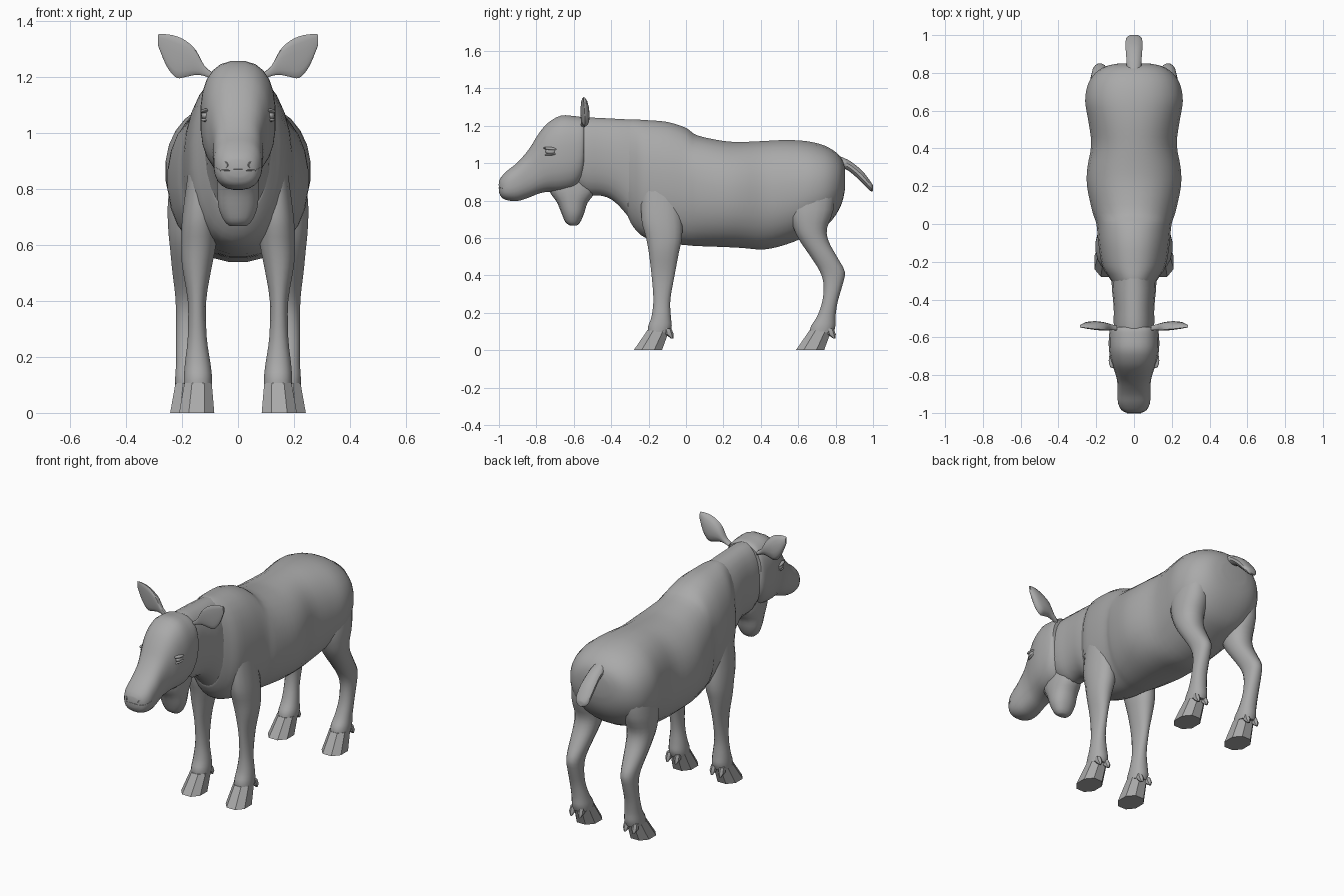
import bpy, bmesh, math
from mathutils import Vector

grey = bpy.data.materials.new("warm grey")
grey.diffuse_color = (0.4, 0.4, 0.4, 1)


def finish(name, bm, angle=40):
    bmesh.ops.recalc_face_normals(bm, faces=bm.faces)
    me = bpy.data.meshes.new(name)
    bm.to_mesh(me)
    bm.free()
    ob = bpy.data.objects.new(name, me)
    bpy.context.collection.objects.link(ob)
    me.materials.append(grey)
    bpy.ops.object.select_all(action='DESELECT')
    ob.select_set(True)
    bpy.context.view_layer.objects.active = ob
    bpy.ops.object.shade_smooth_by_angle(angle=math.radians(angle))
    return ob


def spline(p, steps):
    """Catmull-Rom resampling of the section list."""
    out = []
    for i in range(len(p) - 1):
        a, b, c, d = (p[max(i - 1, 0)], p[i], p[i + 1], p[min(i + 2, len(p) - 1)])
        for s in range(steps):
            t = s / steps
            out.append([0.5 * (2 * q + (r - o) * t + (2 * o - 5 * q + 4 * r - u) * t * t
                        + (3 * q - o - 3 * r + u) * t ** 3) for o, q, r, u in zip(a, b, c, d)])
    return out + [list(p[-1])]


def loft(name, axis, sections, sides=20, steps=3, power=2.2, side=1, shape=None, angle=40):
    """Sections are (position on axis, low a, high a, low b, high b), a and b the other axes."""
    bm = bmesh.new()
    others = [i for i in range(3) if i != axis]
    rings = []
    for t, a0, a1, b0, b1 in spline(sections, steps):
        ring = []
        for k in range(sides):
            w = 2 * math.pi * (k + 0.5) / sides
            c, s = math.cos(w), math.sin(w)
            co = Vector()
            co[axis] = t
            co[others[0]] = (a0 + a1) / 2 + (a1 - a0) / 2 * math.copysign(abs(c) ** (2 / power), c)
            co[others[1]] = (b0 + b1) / 2 + (b1 - b0) / 2 * math.copysign(abs(s) ** (2 / power), s)
            if shape:
                co = shape(co)
            co.x *= side
            ring.append(bm.verts.new(co))
        rings.append(ring)
    for r, q in zip(rings, rings[1:]):
        for k in range(sides):
            n = (k + 1) % sides
            bm.faces.new((r[k], r[n], q[n], q[k]))
    bm.faces.new(rings[0])
    bm.faces.new(rings[-1])
    return finish(name, bm, angle)


def along_y(rows):
    """(y, half width, bottom z, top z) to centred sections."""
    return [(y, -w, w, lo, hi) for y, w, lo, hi in rows]


def ellipsoid(name, loc, size, turn=0):
    bm = bmesh.new()
    bmesh.ops.create_uvsphere(bm, u_segments=12, v_segments=8, radius=1)
    for v in bm.verts:
        x, y, z = (v.co[i] * size[i] for i in range(3))
        c, s = math.cos(turn), math.sin(turn)
        v.co = Vector(loc) + Vector((x, y * c - z * s, y * s + z * c))
    return finish(name, bm, 60)


# Trunk, from chest to rump
loft("trunk", 1, along_y([
    (-0.31, 0.115, 0.71, 1.23), (-0.28, 0.135, 0.655, 1.235), (-0.22, 0.17, 0.6, 1.232),
    (-0.1, 0.19, 0.57, 1.222), (0.0, 0.2, 0.56, 1.19), (0.06, 0.22, 0.555, 1.15),
    (0.2, 0.25, 0.55, 1.12), (0.3, 0.248, 0.545, 1.115), (0.42, 0.228, 0.537, 1.12),
    (0.54, 0.242, 0.565, 1.125), (0.65, 0.26, 0.61, 1.118), (0.74, 0.245, 0.655, 1.095),
    (0.8, 0.205, 0.72, 1.06), (0.835, 0.15, 0.79, 1.02), (0.85, 0.08, 0.86, 0.975)]),
    sides=28)

# Neck
loft("neck", 1, along_y([
    (-0.6, 0.1, 0.87, 1.24), (-0.53, 0.108, 0.83, 1.245), (-0.46, 0.108, 0.825, 1.243),
    (-0.4, 0.112, 0.805, 1.24), (-0.34, 0.118, 0.75, 1.237), (-0.27, 0.12, 0.66, 1.234)]),
    sides=24)

# Head: muzzle to cheeks, with a jaw edge behind
loft("head", 1, along_y([
    (-1.0, 0.035, 0.845, 0.905), (-0.985, 0.065, 0.815, 0.93), (-0.95, 0.084, 0.8, 0.965),
    (-0.9, 0.088, 0.797, 1.005), (-0.84, 0.089, 0.815, 1.075), (-0.79, 0.1, 0.835, 1.155),
    (-0.74, 0.118, 0.845, 1.215), (-0.67, 0.133, 0.845, 1.255), (-0.6, 0.134, 0.86, 1.253),
    (-0.56, 0.128, 0.9, 1.247), (-0.545, 0.118, 0.95, 1.235)]), sides=24, power=2.5)

# Beard-like throat flap
loft("dewlap", 2, [
    (0.667, -0.03, 0.03, -0.622, -0.583), (0.685, -0.05, 0.05, -0.645, -0.565),
    (0.73, -0.07, 0.07, -0.665, -0.545), (0.79, -0.076, 0.076, -0.69, -0.525),
    (0.85, -0.076, 0.076, -0.73, -0.48), (0.92, -0.07, 0.07, -0.74, -0.47)], sides=14)

# Tail
loft("tail", 1, along_y([
    (0.77, 0.035, 0.98, 1.06), (0.83, 0.04, 0.975, 1.035), (0.88, 0.042, 0.95, 1.01),
    (0.94, 0.046, 0.895, 0.962), (0.985, 0.042, 0.85, 0.905), (1.0, 0.02, 0.85, 0.88)]),
    sides=12)

# Lips line
loft("mouth", 1, along_y([
    (-1.002, 0.035, 0.864, 0.87), (-0.985, 0.068, 0.862, 0.872),
    (-0.95, 0.086, 0.875, 0.883), (-0.925, 0.088, 0.885, 0.888)]), sides=12, power=3)


def cup(co):
    """Hollow the front of an ear and lean its root forward."""
    if co.y < -0.55:
        co.y = -0.55 - 0.25 * (-0.55 - co.y)
    co.y += 0.12 * (co.x - 0.2) - 0.08 * (co.z - 1.27)
    return co


for s, label in ((1, "left"), (-1, "right")):
    # Ears
    loft(label + "_ear", 0, [
        (0.09, -0.57, -0.53, 1.19, 1.215), (0.12, -0.575, -0.525, 1.203, 1.24),
        (0.15, -0.585, -0.518, 1.207, 1.295), (0.185, -0.59, -0.515, 1.2, 1.328),
        (0.22, -0.585, -0.518, 1.197, 1.345), (0.255, -0.575, -0.525, 1.238, 1.352),
        (0.285, -0.56, -0.54, 1.31, 1.352)], sides=14, side=s, shape=cup)

    # Eyes with lids
    ellipsoid(label + "_eye", (s * 0.115, -0.722, 1.062), (0.017, 0.03, 0.016))
    ellipsoid(label + "_upper_lid", (s * 0.116, -0.722, 1.077), (0.018, 0.042, 0.009), -0.1)
    ellipsoid(label + "_lower_lid", (s * 0.116, -0.72, 1.047), (0.016, 0.036, 0.007), 0.1)

    # Nostril rims
    bm = bmesh.new()
    for k in range(10):
        for m in range(6):
            a, b = math.tau * k / 10, math.tau * m / 6
            r = 0.017 + 0.005 * math.cos(b)
            x = r * math.cos(a)
            bm.verts.new((s * (0.056 + x), -0.981 + 0.9 * x + 0.005 * math.sin(b),
                          0.885 + 0.75 * r * math.sin(a)))
    bm.verts.ensure_lookup_table()
    for k in range(10):
        for m in range(6):
            k2, m2 = (k + 1) % 10, (m + 1) % 6
            bm.faces.new([bm.verts[i] for i in (k * 6 + m, k2 * 6 + m, k2 * 6 + m2, k * 6 + m2)])
    finish(label + "_nostril", bm, 60)

    # Front leg
    loft(label + "_front_leg", 2, [
        (0.85, 0.08, 0.18, -0.24, -0.04), (0.7, 0.075, 0.2, -0.24, -0.02),
        (0.6, 0.078, 0.205, -0.215, -0.02), (0.52, 0.093, 0.2, -0.2, -0.037),
        (0.4, 0.113, 0.18, -0.185, -0.06), (0.27, 0.111, 0.18, -0.175, -0.083),
        (0.18, 0.098, 0.19, -0.185, -0.08), (0.13, 0.092, 0.194, -0.203, -0.075),
        (0.095, 0.092, 0.194, -0.206, -0.085)], sides=16, side=s)

    # Hind leg
    loft(label + "_hind_leg", 2, [
        (0.9, 0.1, 0.235, 0.57, 0.8), (0.75, 0.09, 0.252, 0.55, 0.79),
        (0.65, 0.095, 0.25, 0.575, 0.755), (0.58, 0.105, 0.243, 0.61, 0.765),
        (0.5, 0.12, 0.235, 0.665, 0.808), (0.42, 0.135, 0.225, 0.715, 0.85),
        (0.35, 0.14, 0.222, 0.735, 0.838), (0.26, 0.14, 0.222, 0.728, 0.812),
        (0.18, 0.13, 0.222, 0.7, 0.8), (0.13, 0.122, 0.225, 0.668, 0.8),
        (0.095, 0.122, 0.225, 0.66, 0.79)], sides=16, side=s)

    # Hooves and dewclaws
    for part, x0, x1, y in (("front", 0.08, 0.215, -0.285), ("hind", 0.11, 0.247, 0.582)):
        loft(f"{label}_{part}_hoof", 2, [
            (0, x0, x1, y, y + 0.162),
            (0.106, x0 + 0.01, x1 - 0.02, y + 0.074, y + 0.2)],
            sides=8, steps=1, side=s, angle=30)
        for d in (-0.028, 0.028):
            x = (x0 + x1) / 2 + d
            loft(f"{label}_{part}_dewclaw", 2, [
                (0.062, x - 0.006, x + 0.006, y + 0.205, y + 0.217),
                (0.085, x - 0.018, x + 0.018, y + 0.175, y + 0.219),
                (0.115, x - 0.015, x + 0.015, y + 0.17, y + 0.207)],
                sides=6, steps=1, side=s, angle=30)
